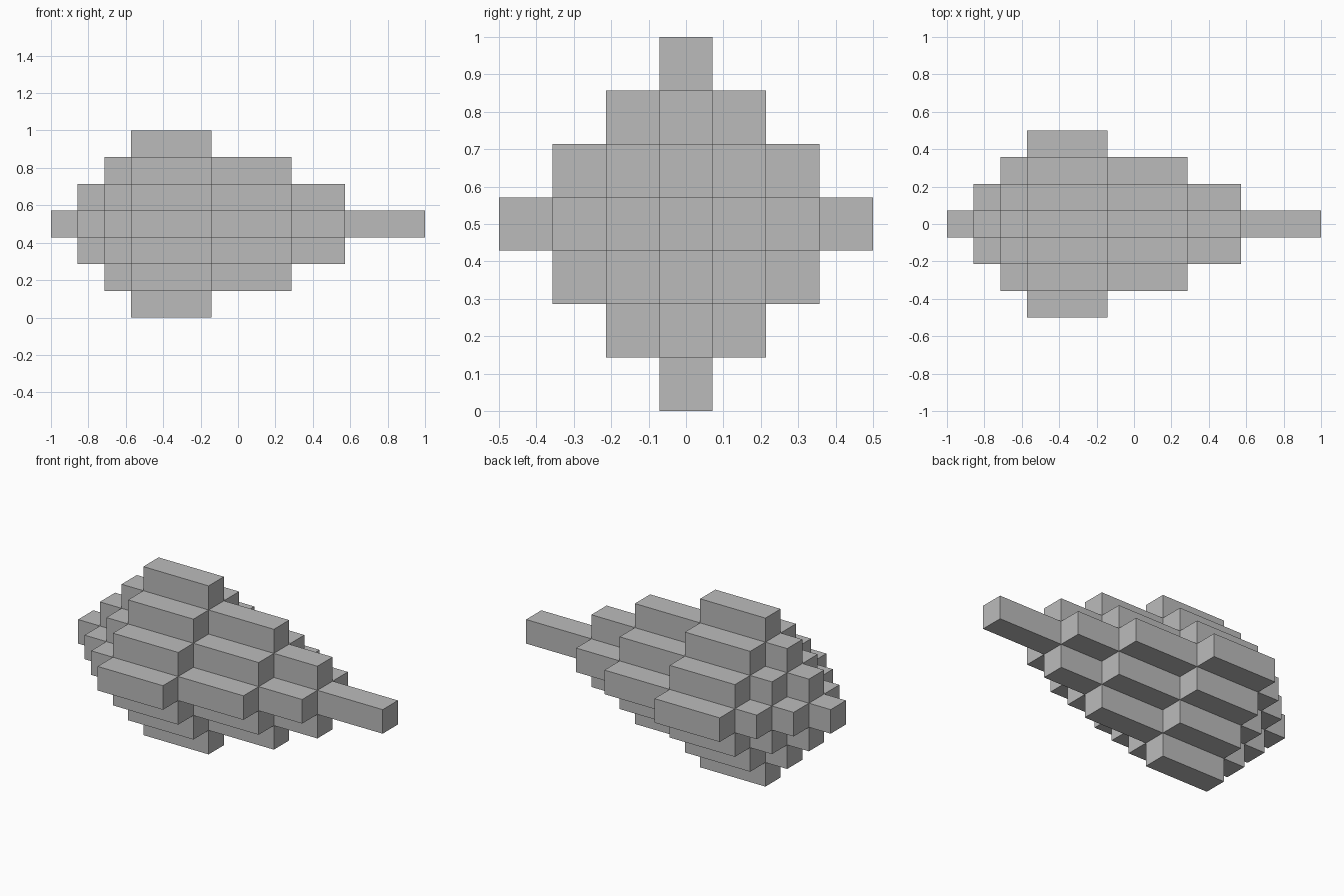
import bpy, bmesh
from mathutils import Vector

cube = bpy.data.objects.get("Cube")
if cube:
    bpy.data.objects.remove(cube, do_unlink=True)

U = 1 / 7  # edge of the square bar section

# One plain grey for everything
grey = bpy.data.materials.new("light_grey")
grey.use_nodes = True
grey.diffuse_color = (0.5, 0.5, 0.5, 1)
grey.node_tree.nodes["Principled BSDF"].inputs["Base Color"].default_value = (0.5, 0.5, 0.5, 1)

# Bar rings from the centre outwards: name, start and end along x in units
RINGS = [("core_bar", -7, 7), ("inner_bars", -6, 4),
         ("middle_bars", -5, 2), ("outer_bars", -4, -1)]
SIDES = [(1, 0), (0, 1), (-1, 0), (0, -1)]


def add_quad(bm, points, normal):
    """Add a face turned so that it looks along the given normal."""
    face = bm.faces.new([bm.verts.new((x * U, y * U, z * U + 0.5)) for x, y, z in points])
    face.normal_update()
    if face.normal.dot(Vector(normal)) < 0:
        face.normal_flip()


def add_bar(bm, y, z, ring):
    """Add the end caps and uncovered side strips of one bar."""
    start, end = RINGS[ring][1:]
    for x, direction in ((start, -1), (end, 1)):
        corners = [(x, y + a / 2, z + b / 2) for a, b in ((-1, -1), (1, -1), (1, 1), (-1, 1))]
        add_quad(bm, corners, (direction, 0, 0))
    for dy, dz in SIDES:
        beside = abs(y + dy) + abs(z + dz)
        if beside < ring:
            continue
        strips = [(start, end)]
        if beside < len(RINGS):
            strips = [(start, RINGS[beside][1]), (RINGS[beside][2], end)]
        # the two corners shared with this side of the square section
        p = (y + (dy - dz) / 2, z + (dz + dy) / 2)
        q = (y + (dy + dz) / 2, z + (dz - dy) / 2)
        for a, b in strips:
            add_quad(bm, [(a, *p), (b, *p), (b, *q), (a, *q)], (0, dy, dz))


# Each ring holds the cells at one diamond distance from the axis
for ring, (name, start, end) in enumerate(RINGS):
    bm = bmesh.new()
    for y in range(-ring, ring + 1):
        for z in {ring - abs(y), abs(y) - ring}:
            add_bar(bm, y, z, ring)
    bmesh.ops.remove_doubles(bm, verts=bm.verts[:], dist=0.0001)
    mesh = bpy.data.meshes.new(name)
    bm.to_mesh(mesh)
    bm.free()
    mesh.materials.append(grey)
    bpy.context.collection.objects.link(bpy.data.objects.new(name, mesh))
